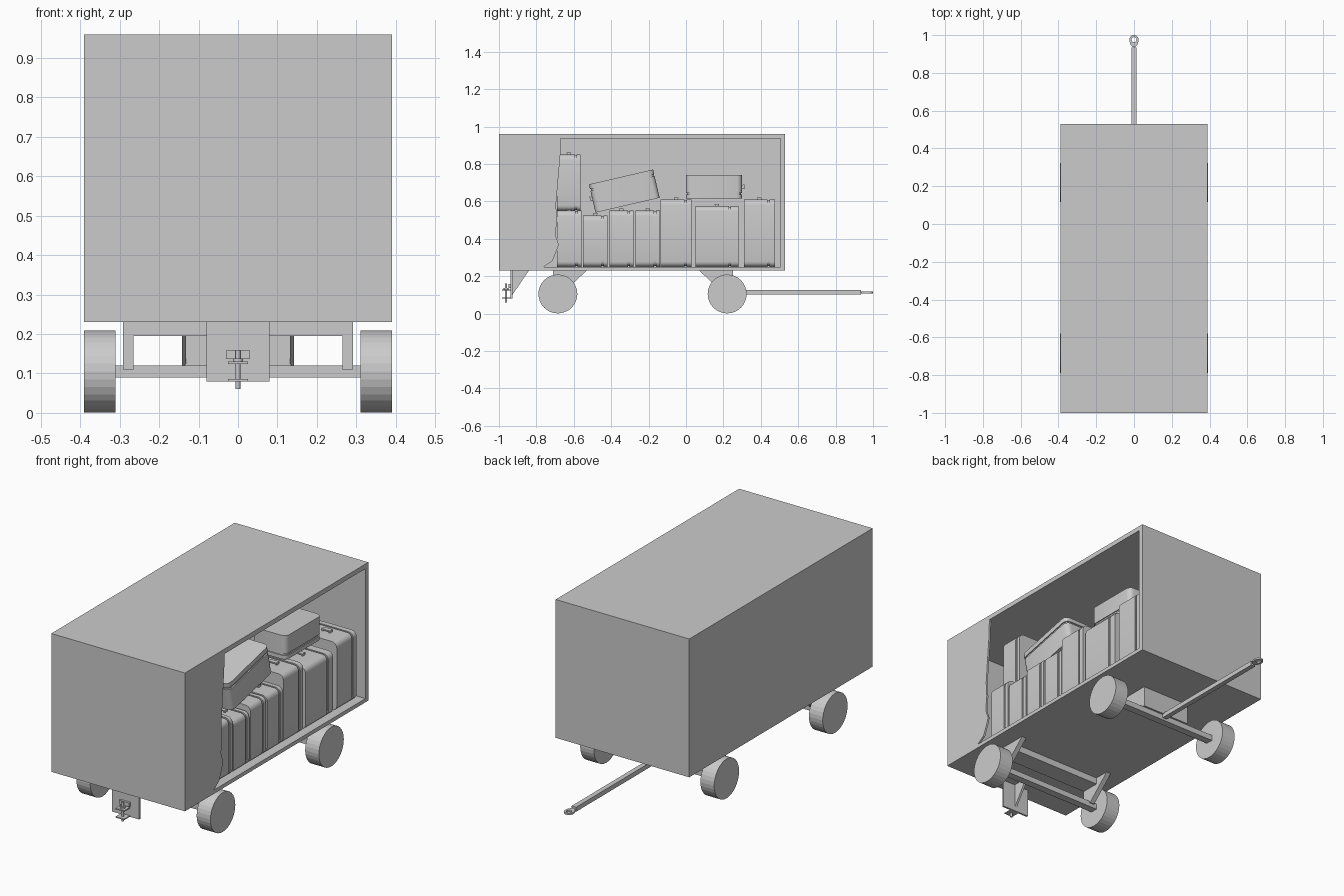
import bpy, bmesh, math
from mathutils import Matrix, Vector

if "Cube" in bpy.data.objects:
    bpy.data.objects.remove(bpy.data.objects["Cube"])

grey = bpy.data.materials.new("plain_grey")
grey.diffuse_color = (0.6, 0.6, 0.6, 1)
grey.use_nodes = True
grey.node_tree.nodes["Principled BSDF"].inputs["Base Color"].default_value = grey.diffuse_color


def finish(name, bm, smooth=False):
    bmesh.ops.recalc_face_normals(bm, faces=bm.faces)
    me = bpy.data.meshes.new(name)
    bm.to_mesh(me)
    bm.free()
    me.materials.append(grey)
    ob = bpy.data.objects.new(name, me)
    bpy.context.collection.objects.link(ob)
    if smooth:
        bpy.ops.object.select_all(action='DESELECT')
        ob.select_set(True)
        bpy.context.view_layer.objects.active = ob
        bpy.ops.object.shade_smooth_by_angle(angle=math.radians(35))
    return ob


def add_box(bm, x0, x1, y0, y1, z0, z1):
    m = Matrix.Translation(((x0 + x1) / 2, (y0 + y1) / 2, (z0 + z1) / 2))
    m = m @ Matrix.Diagonal((x1 - x0, y1 - y0, z1 - z0, 1))
    bmesh.ops.create_cube(bm, size=1, matrix=m)


def box(name, *b):
    bm = bmesh.new()
    add_box(bm, *b)
    return finish(name, bm)


def add_prism(bm, pts, depth):
    """Extrude a closed 3D outline along the depth vector."""
    f = bm.faces.new([bm.verts.new(p) for p in pts])
    r = bmesh.ops.extrude_face_region(bm, geom=[f], use_keep_orig=True)
    vs = [g for g in r['geom'] if isinstance(g, bmesh.types.BMVert)]
    bmesh.ops.translate(bm, verts=vs, vec=depth)


def plate_x(name, yz, x0, x1):
    bm = bmesh.new()
    add_prism(bm, [(x0, y, z) for y, z in yz], Vector((x1 - x0, 0, 0)))
    return finish(name, bm)


def cylinder(name, loc, r, h, axis, n):
    bm = bmesh.new()
    rot = Matrix.Rotation(math.pi / 2, 4, 'Y') if axis == 'X' else Matrix()
    bmesh.ops.create_cone(bm, cap_ends=True, segments=n, radius1=r, radius2=r,
                          depth=h, matrix=Matrix.Translation(loc) @ rot)
    return finish(name, bm)


# Cargo box, open on the right side
box("floor", -.39, .39, -1, .53, .23, .25)
box("roof", -.39, .39, -1, .53, .935, .96)
box("left_wall", -.39, -.375, -1, .53, .25, .935)
box("front_wall", -.375, .39, -1, -.985, .25, .935)
box("back_wall", -.375, .39, .505, .53, .25, .935)

# Gathered curtain with a wavy free edge
plate_x("side_curtain", [(-.985, .25), (-.76, .25), (-.715, .28), (-.69, .34),
                         (-.68, .37), (-.698, .42), (-.69, .50), (-.695, .58),
                         (-.685, .70), (-.672, .85), (-.67, .935), (-.985, .935)],
        .38, .39)


# Suitcases: two rounded shells around a slightly smaller core, plus a handle
def rounded(w, h, y, r=.028, n=4):
    pts = []
    for k, (sx, sz) in enumerate([(1, 1), (-1, 1), (-1, -1), (1, -1)]):
        for i in range(n + 1):
            a = math.pi / 2 * (k + i / n)
            pts.append((sx * (w / 2 - r) + r * math.cos(a), y,
                        sz * (h / 2 - r) + r * math.sin(a)))
    return pts


def suitcase(name, centre, w, t, h, turn=0):
    bm = bmesh.new()
    g = .005
    add_prism(bm, rounded(w, h, -t / 2), Vector((0, t * .8 - g, 0)))
    add_prism(bm, rounded(w, h, t * .3 + g), Vector((0, t * .2 - g, 0)))
    add_prism(bm, rounded(w - .01, h - .01, -t * .4), Vector((0, t * .8, 0)))
    add_box(bm, -.025, .025, -.012, .012, h / 2 + .006, h / 2 + .012)
    for s in (-1, 1):
        add_box(bm, s * .021 - .004, s * .021 + .004, -.01, .01, h / 2 - .005, h / 2 + .008)
    bm.transform(Matrix.Translation(centre) @ Matrix.Rotation(math.radians(turn), 4, 'X'))
    return finish(name, bm, True)


row = [(-.69, -.56, .55), (-.55, -.42, .525), (-.41, -.28, .55), (-.27, -.14, .55),
       (-.135, .03, .61), (.05, .28, .575), (.31, .475, .61)]
for i, (y0, y1, top) in enumerate(row):
    suitcase(f"standing_suitcase_{i + 1}", (.245, (y0 + y1) / 2, (top + .25) / 2),
             .23, y1 - y0, top - .25)
suitcase("upper_suitcase", (.18, -.627, .70), .20, .125, .30)
suitcase("tilted_suitcase", (.20, -.33, .655), .21, .155, .352, 103)
suitcase("flat_suitcase", (.18, .15, .678), .20, .125, .30, -90)

# Wheels and axles
for end, y in (("front", -.685), ("back", .22)):
    for side, s in (("left", -1), ("right", 1)):
        cylinder(f"{end}_{side}_wheel", (s * .351, y, .105), .104, .08, 'X', 32)
    box(f"{end}_axle", -.315, .315, y - .02, y + .02, .09, .12)

# Front axle mounting
box("front_cross_beam", -.265, .265, -.71, -.61, .195, .23)
for side, s in (("left", -1), ("right", 1)):
    plate_x(f"front_{side}_bracket", [(-.71, .23), (-.53, .23), (-.66, .11), (-.71, .11)],
            s * .265, s * .292)

# Steering mount above the back axle
box("steering_block", -.135, .135, .185, .25, .12, .23)
for side, s in (("left", -1), ("right", 1)):
    plate_x(f"steering_{side}_bracket", [(.07, .23), (.25, .23), (.25, .12), (.19, .12)],
            s * .132, s * .142)

# Drawbar with a ring eye
box("drawbar", -.013, .013, .2, .935, .102, .126)
bm = bmesh.new()
N = 24
loops = []
for z in (.108, .117):
    outer, inner = [], []
    for i in range(N):
        a = 2 * math.pi * i / N
        c, s = math.cos(a), math.sin(a)
        # round tip, straight-sided tail
        outer.append(bm.verts.new((.024 * c, .976 + .024 * s if s >= 0 else .976 + .04 * s, z)))
        inner.append(bm.verts.new((.013 * c, .976 + .013 * s, z)))
    loops.append((outer, inner))
(o0, i0), (o1, i1) = loops
for a, b in ((o0, o1), (o1, i1), (i1, i0), (i0, o0)):
    for k in range(N):
        j = (k + 1) % N
        bm.faces.new((a[k], a[j], b[j], b[k]))
finish("drawbar_eye", bm)

# Tow hitch at the front
box("hitch_plate", -.08, .08, -.938, -.928, .08, .23)
plate_x("hitch_gusset", [(-.928, .23), (-.84, .23), (-.928, .10)], -.006, .006)
box("hitch_lower_jaw", -.025, .025, -.985, -.938, .08, .086)
box("hitch_upper_jaw", -.025, .025, -.985, -.938, .124, .130)
box("hitch_block", -.03, .03, -.95, -.938, .137, .158)
cylinder("hitch_pin", (0, -.962, .11), .006, .10, 'Z', 12)
cylinder("hitch_pin_collar", (0, -.962, .134), .013, .008, 'Z', 12)
